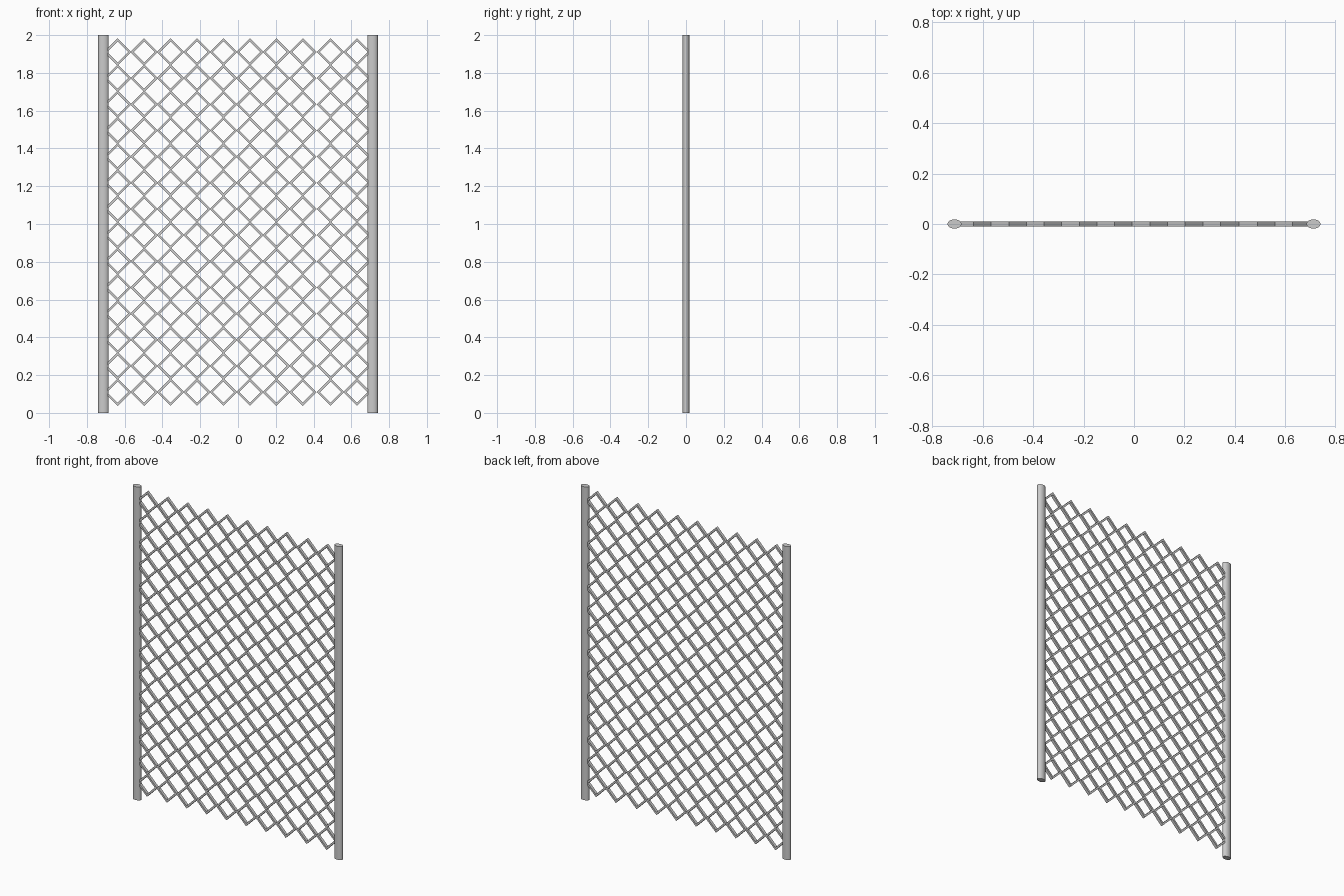
import bpy, bmesh, math

if "Cube" in bpy.data.objects:
    bpy.data.objects.remove(bpy.data.objects["Cube"])

POST_X, HEIGHT = 0.7125, 2.0
PITCH_X, PITCH_Z = 0.14, 0.1385
FIRST_X, FIRST_Z = -0.637, 0.110


def finish(name, bm):
    bmesh.ops.recalc_face_normals(bm, faces=bm.faces)
    mesh = bpy.data.meshes.new(name)
    bm.to_mesh(mesh)
    bm.free()
    obj = bpy.data.objects.new(name, mesh)
    bpy.context.collection.objects.link(obj)
    bpy.ops.object.select_all(action='DESELECT')
    obj.select_set(True)
    bpy.context.view_layer.objects.active = obj
    bpy.ops.object.shade_smooth_by_angle(angle=math.radians(40))
    return obj


# Oval upright posts
def post(name, x):
    bm = bmesh.new()
    bmesh.ops.create_cone(bm, cap_ends=True, segments=32, radius1=1, radius2=1, depth=HEIGHT)
    bmesh.ops.scale(bm, vec=(0.0275, 0.018, 1), verts=bm.verts)
    finish(name, bm).location = (x, 0, HEIGHT / 2)


# One mitred diamond of flat-sided wire, repeated across and up
def diamond_mesh(name, x, columns, half=0.0645, thick=0.006, deep=0.0095):
    profile = [(-thick, -deep), (thick, -deep), (thick, deep), (-thick, deep)]
    bm = bmesh.new()
    rings = []
    for dx, dz in ((1, 0), (0, 1), (-1, 0), (0, -1)):
        ring = []
        for t, y in profile:
            r = half + t * math.sqrt(2)
            ring.append(bm.verts.new((dx * r, y, dz * r)))
        rings.append(ring)
    for k in range(4):
        p, q = rings[k], rings[(k + 1) % 4]
        for i in range(4):
            j = (i + 1) % 4
            bm.faces.new((p[i], p[j], q[j], q[i]))
    obj = finish(name, bm)
    obj.location = (x, 0, FIRST_Z)
    for label, count, step in (("across", columns, (PITCH_X, 0, 0)),
                               ("up", 14, (0, 0, PITCH_Z))):
        mod = obj.modifiers.new(label, 'ARRAY')
        mod.count = count
        mod.use_relative_offset = False
        mod.use_constant_offset = True
        mod.constant_offset_displace = step


post("left_post", -POST_X)
post("right_post", POST_X)

# Main netting, then the last two columns after a small gap
diamond_mesh("wire_netting", FIRST_X, 8)
diamond_mesh("wire_netting_end", FIRST_X + 8 * PITCH_X + 0.007, 2)
